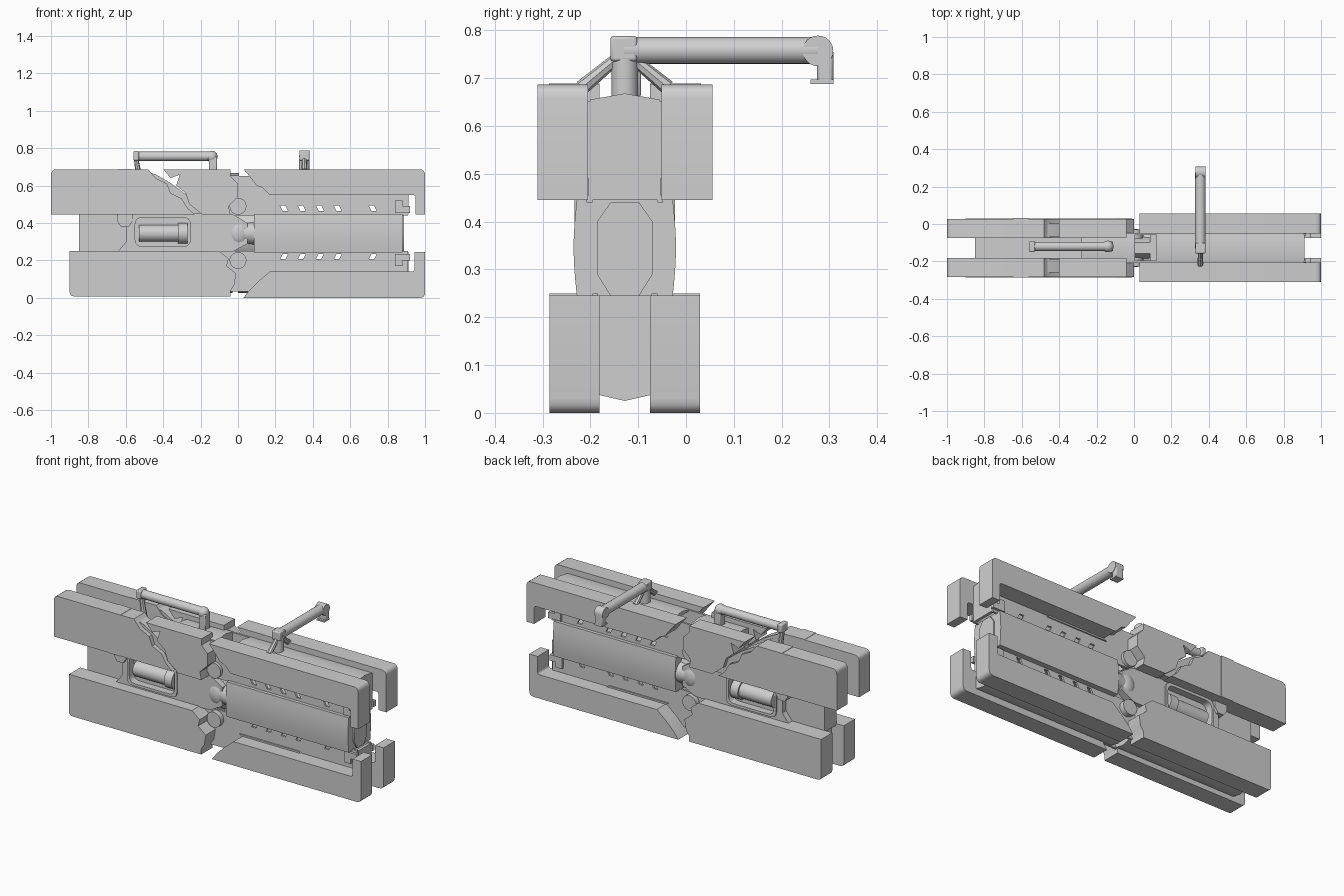
import bpy, math
from mathutils import Vector

if "Cube" in bpy.data.objects:
    bpy.data.objects.remove(bpy.data.objects["Cube"])

YC = -0.128                      # centre plane of the body
GREY = bpy.data.materials.new("plain grey")
GREY.diffuse_color = (0.62, 0.62, 0.62, 1)
GREY.use_nodes = True
GREY.node_tree.nodes["Principled BSDF"].inputs["Base Color"].default_value = GREY.diffuse_color


def finish(ob):
    ob.data.materials.clear()
    ob.data.materials.append(GREY)
    bpy.ops.object.select_all(action='DESELECT')
    ob.select_set(True)
    bpy.context.view_layer.objects.active = ob
    bpy.ops.object.shade_smooth_by_angle(angle=math.radians(35))
    return ob


def rounded(pts):
    """Replace each (x, z, radius) corner by a short arc."""
    out = []
    for i, p in enumerate(pts):
        c = Vector(p[:2])
        if len(p) == 2:
            out.append(c)
            continue
        a = (Vector(pts[i - 1][:2]) - c).normalized() * p[2]
        b = (Vector(pts[(i + 1) % len(pts)][:2]) - c).normalized() * p[2]
        for k in range(5):
            t = k / 4
            out.append(c + a * (1 - t) ** 2 + b * t * t)
    return out


def plate(name, pts, y0, y1, holes=()):
    """Front outline in x, z extruded from y0 to y1, with optional holes."""
    cu = bpy.data.curves.new(name, 'CURVE')
    cu.dimensions, cu.fill_mode = '2D', 'BOTH'
    cu.extrude = abs(y1 - y0) / 2
    for loop in [pts, *holes]:
        loop = rounded(loop)
        sp = cu.splines.new('POLY')
        sp.points.add(len(loop) - 1)
        for q, c in zip(sp.points, loop):
            q.co = (c[0], c[1], 0, 1)
        sp.use_cyclic_u = True
    ob = bpy.data.objects.new(name, cu)
    bpy.context.collection.objects.link(ob)
    ob.location.y = (y0 + y1) / 2
    ob.rotation_euler.x = math.pi / 2
    bpy.ops.object.select_all(action='DESELECT')
    ob.select_set(True)
    bpy.context.view_layer.objects.active = ob
    bpy.ops.object.convert(target='MESH')
    return finish(bpy.context.object)


def pair(name, pts, inner, outer, holes=()):
    """The same plate on the front and the back of the body."""
    for s, side in ((-1, "front"), (1, "back")):
        plate(f"{side}_{name}", pts, YC + s * inner, YC + s * outer, holes)


def prism(name, section, x0, x1):
    """Cross-section in offset from centre plane, z; run along x."""
    n = len(section)
    verts = [(x, YC + y, z) for x in (x0, x1) for y, z in section]
    faces = [(i, (i + 1) % n, n + (i + 1) % n, n + i)[::-1] for i in range(n)]
    faces += [tuple(range(n)), tuple(range(n, 2 * n))[::-1]]
    if sum(a[0] * b[1] - b[0] * a[1] for a, b in zip(section, section[1:] + section[:1])) > 0:
        faces = [f[::-1] for f in faces]
    me = bpy.data.meshes.new(name)
    me.from_pydata(verts, [], faces)
    ob = bpy.data.objects.new(name, me)
    bpy.context.collection.objects.link(ob)
    return finish(ob)


def box(name, lo, hi, bevel=0.006):
    bpy.ops.mesh.primitive_cube_add(size=1, location=[(a + b) / 2 for a, b in zip(lo, hi)])
    ob = bpy.context.object
    ob.name = name
    ob.scale = [b - a for a, b in zip(lo, hi)]
    bpy.ops.object.transform_apply(location=False, rotation=False)
    if bevel:
        m = ob.modifiers.new("bevel", 'BEVEL')
        m.width, m.segments = bevel, 2
    return finish(ob)


def rod(name, a, b, r, r2=None, sides=24):
    a, b = Vector(a), Vector(b)
    bpy.ops.mesh.primitive_cone_add(vertices=sides, radius1=r, radius2=r if r2 is None else r2,
                                    depth=(b - a).length, location=(a + b) / 2)
    ob = bpy.context.object
    ob.name = name
    ob.rotation_euler = (b - a).to_track_quat('Z', 'Y').to_euler()
    return finish(ob)


def ball(name, loc, r, scale=(1, 1, 1)):
    bpy.ops.mesh.primitive_uv_sphere_add(segments=24, ring_count=12, radius=r, location=loc)
    ob = bpy.context.object
    ob.name, ob.scale = name, scale
    return finish(ob)


# Outer armour panels, front and back
pair("upper_right_panel", [(0.03, 0.687), (0.07, 0.64), (0.10, 0.60), (0.13, 0.59), (0.17, 0.55),
                           (0.95, 0.55, 0.015), (0.95, 0.445), (1, 0.445), (1, 0.687, 0.03)], 0.077, 0.183)
pair("lower_right_panel", [(0.03, 0), (0.06, 0.04), (0.11, 0.09), (0.17, 0.14), (0.945, 0.14, 0.015),
                           (0.945, 0.245), (1, 0.245), (1, 0, 0.03)], 0.053, 0.157)
pair("upper_left_panel", [(-1, 0.445), (-1, 0.687, 0.03), (-0.48, 0.687), (-0.44, 0.64), (-0.38, 0.61),
                          (-0.36, 0.56), (-0.30, 0.53), (-0.27, 0.48), (-0.23, 0.445)], 0.053, 0.155)
pair("upper_middle_panel", [(-0.40, 0.687), (-0.36, 0.64), (-0.31, 0.66), (-0.33, 0.60), (-0.28, 0.56),
                            (-0.26, 0.50), (-0.19, 0.445), (-0.04, 0.445), (-0.05, 0.49), (0.0, 0.54),
                            (0.0, 0.61), (-0.04, 0.65), (-0.04, 0.687)], 0.053, 0.155)
pair("lower_left_panel", [(-0.9, 0.008, 0.025), (-0.9, 0.25), (-0.10, 0.25), (-0.05, 0.21), (-0.06, 0.17),
                          (-0.01, 0.13), (-0.02, 0.07), (-0.04, 0.04), (-0.04, 0.008)], 0.053, 0.157)
# recessed layer behind the jagged split of the upper panels
pair("split_backing", [(-0.50, 0.45), (-0.50, 0.68), (-0.44, 0.66), (-0.37, 0.62), (-0.32, 0.585),
                       (-0.27, 0.545), (-0.2, 0.45)], 0.058, 0.13)

# Inner side plates with slanted vent slots
XS = (0.245, 0.34, 0.437, 0.533, 0.72)
for name, zc, edge, off in (("upper_vent_plate", 0.48, 0.652, 0.08), ("lower_vent_plate", 0.22, 0.035, 0.068)):
    d = 1 if zc > 0.345 else -1
    slots = [[(x - 0.02, zc + 0.013 * d), (x + 0.008, zc + 0.013 * d),
              (x + 0.022, zc - 0.015 * d), (x - 0.006, zc - 0.015 * d)] for x in XS]
    mid, far = 0.345 + 0.095 * d, 0.345 + 0.22 * d
    pair(name, [(-0.10, mid), (0.91, mid), (0.91, edge), (-0.10, edge)], off - 0.012, off, slots)
    # raised strips along the panel edges and notched end brackets
    pair(name + "_strip", [(0.17, far - 0.012 * d), (0.56, far - 0.012 * d),
                           (0.54, far - 0.024 * d), (0.15, far - 0.024 * d)], off, off + 0.008)
    pair(name + "_bracket", [(0.84, mid + 0.015 * d), (0.92, mid + 0.015 * d), (0.92, mid + 0.05 * d),
                             (0.88, mid + 0.05 * d), (0.88, mid + 0.08 * d), (0.84, mid + 0.08 * d)],
         off - 0.005, off + 0.015)

# Roof, floor and end caps closing the vented housings
upper_sec = [(-0.073, 0.445), (0.073, 0.445), (0.073, 0.655), (0, 0.668), (-0.073, 0.655)]
lower_sec = [(-0.056, 0.245), (-0.056, 0.038), (0, 0.025), (0.056, 0.038), (0.056, 0.245)]
prism("housing_roof", [(-0.073, 0.645), (0.073, 0.645)] + upper_sec[2:], 0.12, 0.91)
prism("housing_floor", lower_sec[1:4] + [(0.056, 0.048), (-0.056, 0.048)], 0.0, 0.91)
prism("upper_end_cap", upper_sec, 0.895, 0.912)
prism("lower_end_cap", lower_sec, 0.895, 0.912)

# Middle side plates with a rounded window, capsule inside
window = [(-0.565, 0.26, 0.04), (-0.24, 0.26, 0.04), (-0.24, 0.445, 0.04), (-0.565, 0.445, 0.04)]
pair("window_plate", [(-0.64, 0.25), (-0.60, 0.30), (-0.60, 0.40), (-0.64, 0.45), (-0.03, 0.45, 0.02),
                      (0.05, 0.40), (0.05, 0.29), (-0.03, 0.245, 0.02)], 0.05, 0.09, [window])
rim = [(-0.55, 0.275, 0.04), (-0.255, 0.275, 0.04), (-0.255, 0.43, 0.04), (-0.55, 0.43, 0.04)]
pair("window_rim", window, 0.055, 0.098, [rim])
for s in (-1, 1):
    y = YC + s * 0.05
    rod("window_capsule", (-0.53, y, 0.345), (-0.31, y, 0.345), 0.045)
    rod("capsule_collar", (-0.32, y, 0.345), (-0.27, y, 0.345), 0.055)
    # joint knuckle next to the barrel
    ball("joint_knuckle", (0.005, YC + s * 0.06, 0.345), 0.07, (0.85, 0.6, 1))
    rod("barrel_neck", (0.0, YC + s * 0.043, 0.345), (0.09, YC + s * 0.043, 0.345), 0.05, 0.062)
    for zc in (0.49, 0.20):
        rod("joint_boss", (0.0, YC + s * 0.05, zc), (0.0, YC + s * 0.098, zc), 0.045)

# Central cores
oct_sec = [(-0.03, 0.245), (0.03, 0.245), (0.058, 0.29), (0.058, 0.40),
           (0.03, 0.44), (-0.03, 0.44), (-0.058, 0.40), (-0.058, 0.29)]
prism("barrel_core", oct_sec, -0.05, 0.888)
prism("left_core", [(-0.055, 0.24), (0.055, 0.24), (0.055, 0.48), (-0.055, 0.48)], -0.85, -0.02)
prism("upper_core", upper_sec, -0.28, 0.005)
prism("lower_core", lower_sec, -0.82, -0.03)

# Barrel with gently curved sides
curve = [(0.1 + 0.007 * math.sin(math.pi * i / 12), 0.243 + 0.205 * i / 12) for i in range(13)]
prism("barrel", curve + [(-y, z) for y, z in curve[::-1]], 0.085, 0.88)

# Straps over the upper left panels, with pointed tips tucked in below
pair("strap", [(-0.645, 0.689), (-0.565, 0.689), (-0.565, 0.445), (-0.645, 0.445)], 0.053, 0.159)
pair("strap_tip", [(-0.645, 0.46), (-0.565, 0.46), (-0.565, 0.41), (-0.585, 0.38),
                   (-0.625, 0.38), (-0.645, 0.41)], 0.05, 0.105)

# Long carry handle
rod("carry_handle", (-0.54, YC + 0.008, 0.757), (-0.13, YC + 0.008, 0.757), 0.025)
ball("carry_handle_elbow", (-0.14, YC + 0.008, 0.755), 0.031)
box("carry_handle_drop", (-0.155, YC - 0.018, 0.66), (-0.112, YC + 0.034, 0.755))
box("carry_handle_end", (-0.56, YC - 0.022, 0.735), (-0.53, YC + 0.038, 0.785))
rod("carry_handle_post", (-0.50, YC + 0.008, 0.47), (-0.545, YC + 0.008, 0.745), 0.024, 0.012, 8)

# Side crank handle on a post with splayed legs
box("crank_hub", (0.328, -0.158, 0.735), (0.382, -0.102, 0.788))
rod("crank_post", (0.355, YC, 0.66), (0.355, YC, 0.74), 0.028)
rod("crank_handle", (0.355, -0.13, 0.758), (0.355, 0.275, 0.758), 0.028)
rod("crank_elbow", (0.328, 0.276, 0.757), (0.382, 0.276, 0.757), 0.032)
box("crank_grip", (0.33, 0.274, 0.69), (0.38, 0.308, 0.76))
box("crank_grip_foot", (0.33, 0.26, 0.688), (0.38, 0.308, 0.697), 0)
for s in (-1, 1):
    rod("crank_leg", (0.355, YC + s * 0.09, 0.68), (0.355, YC + s * 0.012, 0.745), 0.016, 0.012, 8)
